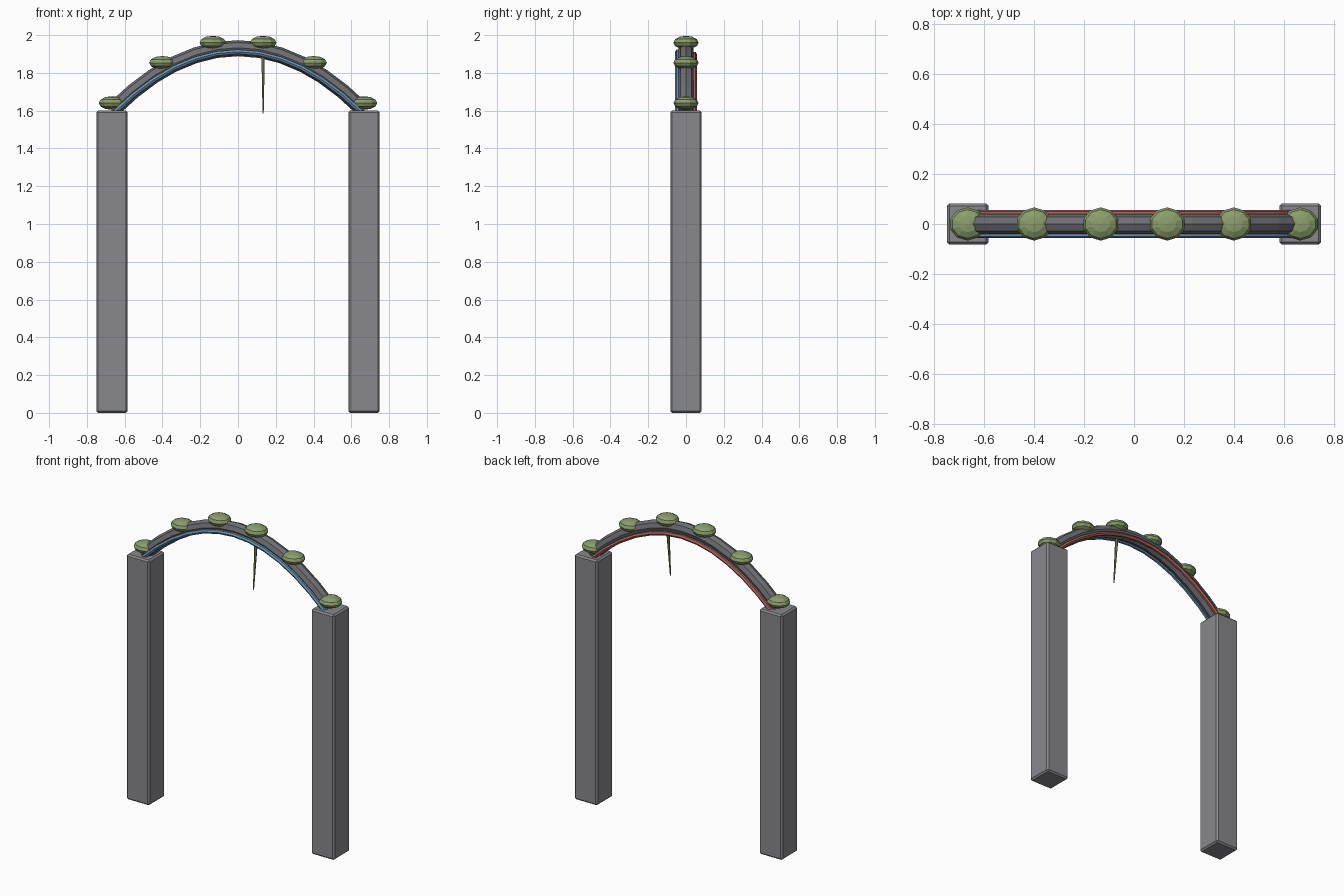
import bpy, bmesh, math
from mathutils import Vector, Matrix

if "Cube" in bpy.data.objects:
    bpy.data.objects.remove(bpy.data.objects["Cube"])

SPAN, BASE, RISE = 0.667, 1.6, 0.333


def material(name, rgb):
    m = bpy.data.materials.new(name)
    m.diffuse_color = (*rgb, 1)
    m.use_nodes = True
    m.node_tree.nodes["Principled BSDF"].inputs["Base Color"].default_value = m.diffuse_color
    return m


stone = material("post_stone", (0.25, 0.25, 0.27))
dark = material("beam_stone", (0.155, 0.16, 0.175))
green = material("leaf_green", (0.26, 0.34, 0.15))
vine_green = material("vine_green", (0.20, 0.26, 0.11))
blue = material("blue_strand", (0.15, 0.29, 0.46))
red = material("red_strand", (0.42, 0.13, 0.11))


def add_object(name, bm, mat):
    mesh = bpy.data.meshes.new(name)
    bmesh.ops.recalc_face_normals(bm, faces=bm.faces)
    bm.to_mesh(mesh)
    bm.free()
    ob = bpy.data.objects.new(name, mesh)
    bpy.context.collection.objects.link(ob)
    mesh.materials.append(mat)
    return ob


def arch_z(x):
    return BASE + RISE * (1 - (x / SPAN) ** 2)


def tube(name, points, radii, sides, mat):
    """Sweep a regular polygon along a path lying near the xz plane."""
    bm = bmesh.new()
    rings = []
    for i, p in enumerate(points):
        t = (points[min(i + 1, len(points) - 1)] - points[max(i - 1, 0)]).normalized()
        u = Vector((0, 1, 0))
        u = (u - t * u.dot(t)).normalized()
        v = t.cross(u)
        ring = []
        for k in range(sides):
            a = math.tau * k / sides
            ring.append(bm.verts.new(p + radii[i] * (u * math.cos(a) + v * math.sin(a))))
        rings.append(ring)
    for a, b in zip(rings, rings[1:]):
        for k in range(sides):
            n = (k + 1) % sides
            bm.faces.new((a[k], a[n], b[n], b[k]))
    bm.faces.new(rings[0])
    bm.faces.new(rings[-1])
    return add_object(name, bm, mat)


def arch_tube(name, radius, y, drop, sides, mat, steps=12):
    xs = [-SPAN + 2 * SPAN * i / steps for i in range(steps + 1)]
    pts = [Vector((x, y, arch_z(x) - drop)) for x in xs]
    tube(name, pts, [radius] * len(pts), sides, mat)


# Two square posts with a small chamfer
for side, sx in (("left", -1), ("right", 1)):
    bm = bmesh.new()
    bmesh.ops.create_cube(bm, size=1, matrix=Matrix.Translation((sx * SPAN, 0, BASE / 2))
                          @ Matrix.Diagonal((0.166, 0.166, BASE, 1)))
    post = add_object(f"{side}_post", bm, stone)
    bevel = post.modifiers.new("chamfer", "BEVEL")
    bevel.width = 0.01
    bevel.segments = 1

# Arched beam with a coloured strand on each face
arch_tube("arch_beam", 0.04, 0, 0, 8, dark)
arch_tube("front_strand", 0.0135, -0.0435, 0.021, 6, blue)
arch_tube("back_strand", 0.0135, 0.0435, 0.033, 6, red)

# Flattened leaf clumps along the arch
for i in range(6):
    x = -SPAN + 2 * SPAN * i / 5
    bm = bmesh.new()
    bmesh.ops.create_uvsphere(bm, u_segments=10, v_segments=6, radius=1,
                              matrix=Matrix.Translation((x, 0, arch_z(x) + 0.0405))
                              @ Matrix.Diagonal((0.0735, 0.0665, 0.036, 1)))
    add_object(f"leaf_clump_{i + 1}", bm, green)

# Thin tapering vine hanging below the beam
tube("hanging_vine", [Vector((0.133, 0, 1.92)), Vector((0.133, -0.03, 1.585))],
     [0.011, 0.0035], 6, vine_green)
